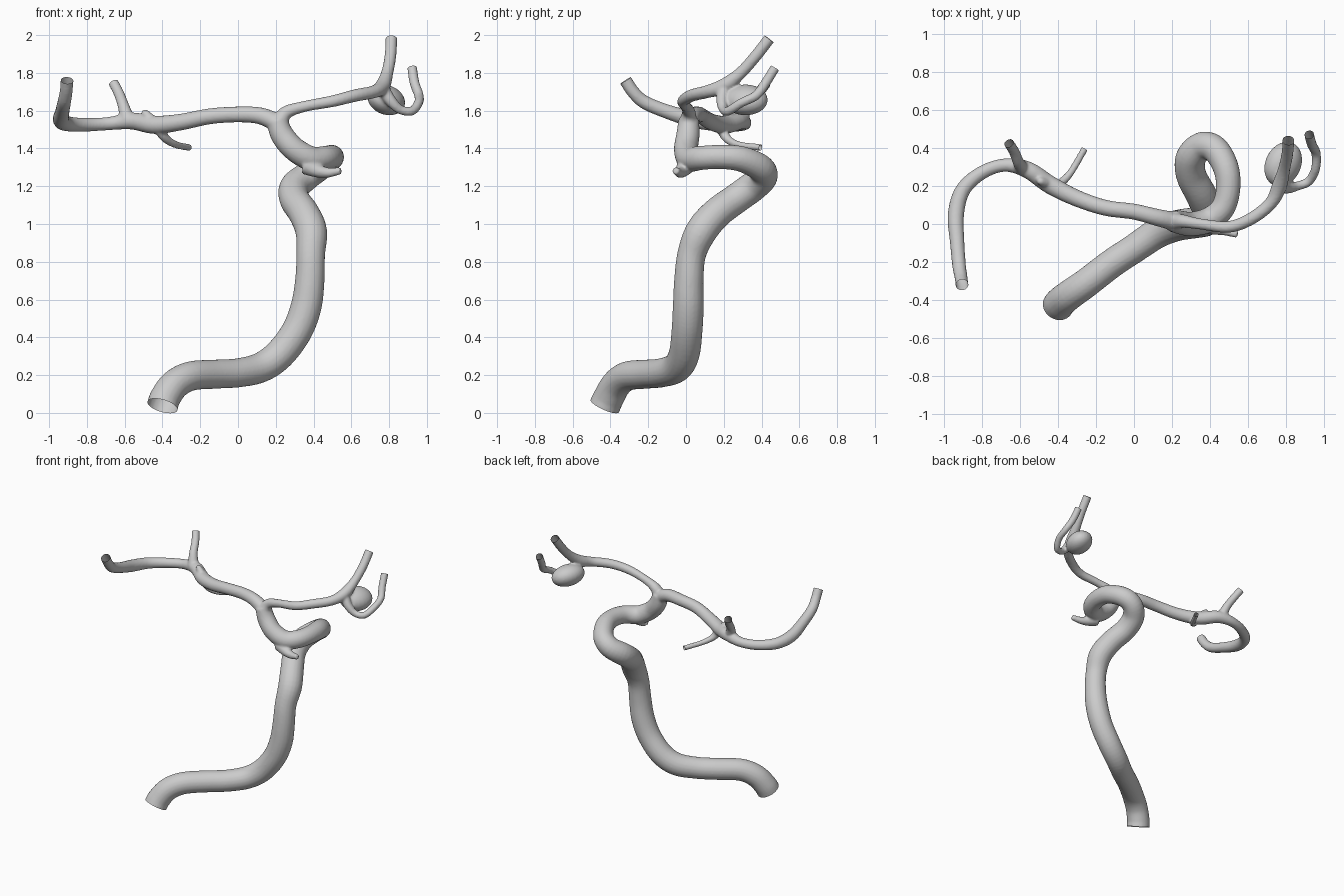
import bpy, bmesh, math
from mathutils import Vector

if "Cube" in bpy.data.objects:
    bpy.data.objects.remove(bpy.data.objects["Cube"])

# Each path point: x, y, z, radius
trunk = [(-.40, -.43, .037, .083), (-.385, -.41, .08, .082), (-.335, -.37, .15, .08), (-.25, -.31, .195, .078),
         (-.12, -.21, .205, .077), (.0, -.13, .212, .077), (.12, -.05, .24, .08), (.22, -.01, .31, .082),
         (.31, .005, .43, .082), (.36, .012, .56, .082), (.38, .015, .70, .078), (.385, .03, .84, .076),
         (.388, .08, .96, .084), (.35, .16, 1.055, .082), (.30, .26, 1.13, .08), (.30, .35, 1.195, .08),
         (.36, .41, 1.25, .075), (.43, .39, 1.30, .072), (.485, .29, 1.345, .068), (.495, .18, 1.355, .064),
         (.465, .08, 1.35, .064), (.39, .02, 1.345, .066), (.30, .0, 1.395, .064), (.235, .01, 1.47, .062),
         (.205, .015, 1.55, .055)]
left_branch = [(.22, .012, 1.53, .05), (.12, .035, 1.572, .045), (0, .065, 1.58, .042), (-.15, .085, 1.57, .042),
               (-.3, .135, 1.54, .044), (-.44, .205, 1.525, .048), (-.56, .285, 1.545, .045), (-.68, .31, 1.532, .035),
               (-.8, .27, 1.525, .036), (-.9, .18, 1.53, .04), (-.937, .05, 1.55, .043), (-.93, -.1, 1.595, .038),
               (-.92, -.22, 1.645, .036), (-.91, -.28, 1.70, .034), (-.905, -.32, 1.76, .034)]
right_branch = [(.215, .01, 1.53, .05), (.255, .015, 1.59, .036), (.35, 0, 1.622, .029), (.5, -.015, 1.65, .031),
                (.62, .03, 1.68, .033), (.72, .11, 1.70, .034), (.765, .2, 1.73, .04), (.79, .29, 1.80, .032),
                (.807, .37, 1.89, .031), (.812, .44, 1.98, .031)]
hook_branch = [(.77, .2, 1.71, .035), (.81, .19, 1.65, .03), (.86, .2, 1.605, .024), (.92, .225, 1.598, .024),
               (.955, .29, 1.64, .024), (.958, .37, 1.68, .025), (.935, .42, 1.745, .026), (.922, .47, 1.825, .026)]
upper_twig = [(-.585, .29, 1.55, .04), (-.608, .325, 1.63, .03), (-.63, .38, 1.69, .028), (-.658, .425, 1.745, .027)]
lower_twig = [(-.42, .19, 1.51, .032), (-.385, .215, 1.455, .024), (-.33, .275, 1.42, .019), (-.26, .395, 1.405, .018)]
stub = [(.36, .0, 1.31, .05), (.42, -.02, 1.282, .036), (.48, -.035, 1.272, .026), (.545, -.055, 1.283, .019)]
nub = [(-.45, .21, 1.54, .03), (-.49, .225, 1.585, .022), (-.5, .23, 1.603, .012)]


def smooth_path(pts, steps=5):
    """Catmull-Rom resampling of position and radius."""
    p = [Vector(q) for q in pts]
    p = [p[0] * 2 - p[1]] + p + [p[-1] * 2 - p[-2]]
    out = []
    for i in range(1, len(p) - 2):
        a, b, c, d = p[i - 1:i + 3]
        for s in range(steps):
            t = s / steps
            out.append(.5 * (2 * b + (c - a) * t + (2 * a - 5 * b + 4 * c - d) * t * t
                             + (3 * b - a - 3 * c + d) * t ** 3))
    return out + [p[-2]]


def tube(bm, pts, extend_start=False, extend_end=False, sides=20):
    """Capped tube swept along a path; extended ends are trimmed open later."""
    path = smooth_path(pts)
    cuts = []
    for flag, first, second in ((extend_start, 0, 1), (extend_end, -1, -2)):
        if flag:
            e = path[first].to_3d()
            n = (e - path[second].to_3d()).normalized()
            cuts.append((e, n, path[first][3]))
            q = Vector((*(e + n * .03), path[first][3]))
            path = [q] + path if first == 0 else path + [q]
    rings, normal = [], Vector((.3, -.9, .2))
    for i, q in enumerate(path):
        t = (path[min(i + 1, len(path) - 1)].to_3d() - path[max(i - 1, 0)].to_3d()).normalized()
        normal = (normal - t * normal.dot(t)).normalized()
        side = t.cross(normal)
        ring = []
        for k in range(sides):
            a = 2 * math.pi * k / sides
            ring.append(bm.verts.new(q.to_3d() + (normal * math.cos(a) + side * math.sin(a)) * q[3]))
        rings.append(ring)
    for r, s in zip(rings, rings[1:]):
        for k in range(sides):
            j = (k + 1) % sides
            bm.faces.new((r[k], r[j], s[j], s[k]))
    bm.faces.new(rings[0][::-1])
    bm.faces.new(rings[-1])
    return cuts


# All vessels, gathered in one mesh
bm = bmesh.new()
cuts = tube(bm, trunk, extend_start=True)
for branch in (left_branch, right_branch, hook_branch, upper_twig, lower_twig):
    cuts += tube(bm, branch, extend_end=True)
tube(bm, stub)
tube(bm, nub)

# Balloon-shaped sac at the right fork
sac = bmesh.ops.create_uvsphere(bm, u_segments=24, v_segments=16, radius=1)["verts"]
for v in sac:
    x, y, z = v.co
    v.co = Vector((.785 + .098 * x + .02 * y, .315 + .118 * y, 1.657 + .08 * z - .015 * x))

mesh = bpy.data.meshes.new("artery_tree")
bm.to_mesh(mesh)
bm.free()
artery = bpy.data.objects.new("artery_tree", mesh)
bpy.context.collection.objects.link(artery)

# Fuse the parts into one skin with soft junctions
remesh = artery.modifiers.new("fuse", "REMESH")
remesh.mode = "VOXEL"
remesh.voxel_size = .008
soften = artery.modifiers.new("soften", "SMOOTH")
soften.factor = .5
soften.iterations = 4
fused = bpy.data.meshes.new_from_object(artery.evaluated_get(bpy.context.evaluated_depsgraph_get()))
artery.modifiers.clear()
artery.data = fused

# Trim the vessel ends open
bm = bmesh.new()
bm.from_mesh(fused)
for co, n, r in cuts:
    faces = [f for f in bm.faces if (f.calc_center_median() - co).length < r * 1.3 + .03
             and (f.calc_center_median() - co).dot(n) > -.015]
    geom = set(faces)
    for f in faces:
        geom.update(f.edges)
        geom.update(f.verts)
    bmesh.ops.bisect_plane(bm, geom=list(geom), plane_co=co, plane_no=n, clear_outer=True)
for f in bm.faces:
    f.smooth = True
bm.to_mesh(fused)
bm.free()
fused.name = "artery_tree"
